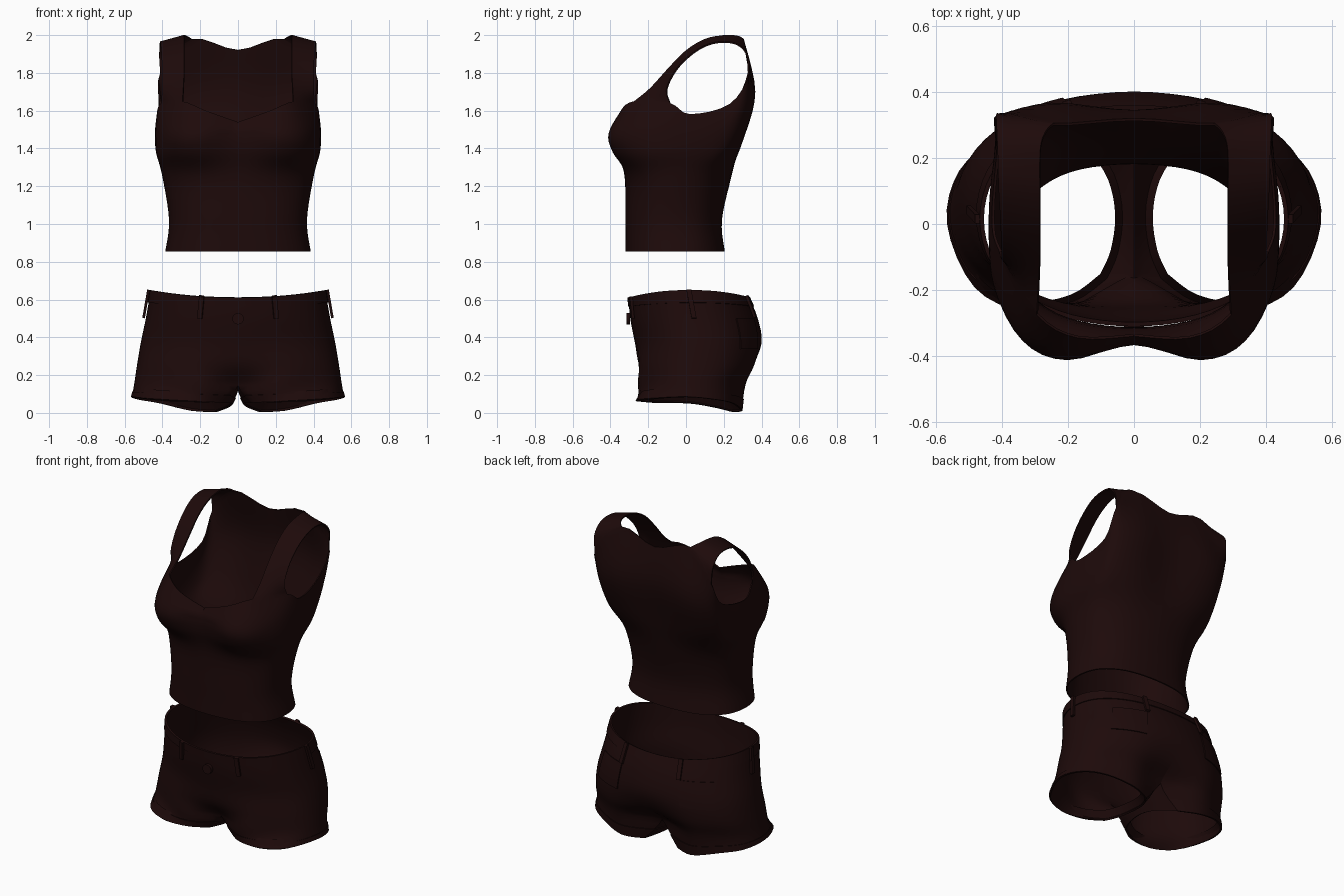
import bpy, bmesh, math
from mathutils import Vector, Matrix

if "Cube" in bpy.data.objects:
    bpy.data.objects.remove(bpy.data.objects["Cube"])

cloth = bpy.data.materials.new("dark maroon cloth")
cloth.diffuse_color = (0.0125, 0.003, 0.003, 1)
cloth.use_nodes = True
cloth.node_tree.nodes["Principled BSDF"].inputs["Base Color"].default_value = cloth.diffuse_color


def spline(pts, n, mirrored=False):
    """Smooth curve through the points, n steps per span; mirrored ends run flat over x = 0."""
    pts = [Vector(p) for p in pts]

    def beyond(end, nxt):
        return Vector((-nxt.x, nxt.y, nxt.z)) if mirrored and end.x < 1e-6 else end
    ext = [beyond(pts[0], pts[1])] + pts + [beyond(pts[-1], pts[-2])]
    out = []
    for i in range(len(pts) - 1):
        a, b, c, d = ext[i:i + 4]
        for k in range(n):
            t = k / n
            out.append(0.5 * (2 * b + (c - a) * t + (2 * a - 5 * b + 4 * c - d) * t * t
                              + (3 * b - a - 3 * c + d) * t ** 3))
    return out + [pts[-1]]


def patch(columns, nu, nv):
    """Grid of points [row][column] through a net of column curves."""
    cols = [spline(c, nv) for c in columns]
    return [spline([c[r] for c in cols], nu, True) for r in range(len(cols[0]))]


def ring(w, yf, yb, z, n, rise=0.0, count=9):
    """Half cross-section from centre front round the side to centre back."""
    pts = []
    for j in range(count):
        a = math.pi * j / (count - 1)
        s, c = max(math.sin(a), 0), math.cos(a)
        s = 0 if s < 1e-6 else s
        y = (yf + yb) / 2 - math.copysign(abs(c) ** (2 / n), c) * (yb - yf) / 2
        pts.append((w * s ** (2 / n), y, z + rise * s * s))
    return pts


def finish(name, bm, thick=0.0):
    me = bpy.data.meshes.new(name)
    bm.to_mesh(me)
    bm.free()
    ob = bpy.data.objects.new(name, me)
    bpy.context.collection.objects.link(ob)
    me.materials.append(cloth)
    for o in bpy.context.selected_objects:
        o.select_set(False)
    ob.select_set(True)
    bpy.context.view_layer.objects.active = ob
    m = ob.modifiers.new("mirror", 'MIRROR')
    m.use_clip = True
    bpy.ops.object.modifier_apply(modifier="mirror")
    if thick:
        s = ob.modifiers.new("thickness", 'SOLIDIFY')
        s.thickness = thick
        s.offset = -1
        bpy.ops.object.modifier_apply(modifier="thickness")
    bpy.ops.object.shade_smooth_by_angle(angle=math.radians(40))
    return ob


def sheet(name, grids, thick, lift=0.0):
    """One mirrored cloth shell made from point grids."""
    bm = bmesh.new()
    for g in grids:
        vs = [[bm.verts.new(p) for p in row] for row in g]
        for r in range(len(g) - 1):
            for c in range(len(g[0]) - 1):
                bm.faces.new((vs[r][c], vs[r][c + 1], vs[r + 1][c + 1], vs[r + 1][c]))
    bmesh.ops.remove_doubles(bm, verts=bm.verts, dist=0.0005)
    if lift:
        bm.normal_update()
        for v, n in [(v, v.normal.copy()) for v in bm.verts]:
            if abs(v.co.x) < 1e-5:
                n.x = 0
            v.co += n * lift
    return finish(name, bm, thick)


# ---- tank top: lower rings, then bust rows and the neck/armhole edge ----
lower = [ring(.385, -.32, .205, .855, 2.4),
         ring(.365, -.32, .19, 1.02, 2.4),
         ring(.40, -.325, .24, 1.25, 2.4)]
upper = [
    [(0, -.36, 1.39), (.2, -.388, 1.38), (.33, -.335, 1.38), (.42, -.19, 1.38),
     (.433, 0, 1.38), (.41, .16, 1.38), (.355, .26, 1.43), (.22, .305, 1.45), (0, .29, 1.45)],
    [(0, -.365, 1.48), (.2, -.41, 1.48), (.335, -.35, 1.49), (.42, -.18, 1.51),
     (.44, 0, 1.48), (.425, .19, 1.5), (.39, .32, 1.62), (.25, .367, 1.70), (0, .345, 1.70)],
    [(.0006, -.34, 1.54), (.17, -.345, 1.60), (.295, -.275, 1.65), (.407, -.085, 1.64),
     (.43, .02, 1.582), (.415, .23, 1.635), (.412, .335, 1.80), (.245, .305, 1.98), (0, .32, 1.922)]]
NU = 4
body = patch(list(zip(*(lower + upper))), NU, 5)

# shoulder strap runs from the front edge over to the back edge
inner = [(.29, -.19, 1.72), (.285, -.09, 1.83), (.285, 0, 1.92), (.285, .1, 1.98),
         (.285, .2, 2.0), (.28, .25, 2.0), (.265, .285, 1.993)]
outer = [(.402, -.105, 1.71), (.402, -.06, 1.81), (.405, .02, 1.895), (.41, .11, 1.95),
         (.412, .2, 1.967), (.415, .28, 1.95), (.417, .33, 1.89)]
edge = body[-1]
front, back = edge[2 * NU:3 * NU + 1], edge[6 * NU:7 * NU + 1][::-1]
strap = patch([[front[k]] + [Vector(a).lerp(Vector(b), k / NU) for a, b in zip(inner, outer)]
               + [back[k]] for k in range(NU + 1)], 1, 4)
sheet("tank_top", [body, strap], 0.008)

# ---- shorts: hem, hip rings, waist ----
hem = [(.08, -.17, .055), (.18, -.24, .06), (.33, -.262, .065), (.48, -.19, .075), (.562, 0, .085),
       (.525, .16, .07), (.41, .25, .05), (.25, .295, .012), (.12, .25, .005)]
low = ring(.55, -.265, .335, .15, 2.3)
low[0], low[8] = (0, -.17, .145), (0, .24, .15)
low[1] = (.2, -.255, .15)
mid = ring(.535, -.268, .38, .25, 2.3)
mid[0], mid[8] = (0, -.245, .25), (0, .345, .25)
rings = [hem, low, mid, ring(.515, -.27, .40, .37, 2.2),
         ring(.488, -.295, .38, .50, 2.15), ring(.462, -.305, .335, .61, 2.15, .04)]
hips = patch(list(zip(*rings)), NU, 4)
# inner thigh between crotch seam and hem; third point only steers the curve
thigh = [[r[8] for r in rings[:3]],
         [(.055, .15, .03), (0, .15, .125), (0, .2, .22)],
         [(.03, .03, .05), (0, .04, .118), (0, .04, .2)],
         [(.045, -.09, .055), (0, -.08, .122), (0, -.12, .22)],
         [r[0] for r in rings[:3]]]
leg = patch(thigh, NU, 4)[:5]
sheet("shorts", [hips, leg], 0.008)


def part(g, r0, r1, c0, c1):
    return [row[c0:c1 + 1] for row in g[r0:r1 + 1]]


# raised bands and back pockets
sheet("waistband", [part(hips, 18, 20, 0, 32)], 0.008, 0.005)
sheet("leg_cuff", [part(hips, 0, 2, 0, 32), leg[:3]], 0.007, 0.004)
sheet("back_pocket", [part(hips, 11, 16, 23, 28)], 0.007, 0.006)

# hem facing folded up inside each leg
loop = hips[0] + leg[0][1:]
fold = [Vector((.3 + (p.x - .3) * .9, .02 + (p.y - .02) * .9, p.z + .05)) for p in loop]
sheet("hem_facing", [[fold, loop]], 0.0)


def frame(c, r0, r1):
    """Placement on the shorts surface: x along, y outward, z up."""
    lo, hi = hips[r0][c], hips[r1][c]
    up = (hi - lo).normalized()
    along = (hips[r1][min(c + 1, 32)] - hips[r1][max(c - 1, 0)]).normalized()
    out = along.cross(up).normalized()
    m = Matrix((along, out, up)).transposed().to_4x4()
    m.translation = (lo + hi) / 2 + out * 0.012
    return m, (hi - lo).length


# belt loops at front, side and back
bm = bmesh.new()
for c in (4, 16, 28):
    m, h = frame(c, 16, 20)
    bmesh.ops.create_cube(bm, size=1, matrix=m @ Matrix.Diagonal((.026, .014, h, 1)))
finish("belt_loops", bm)

# front button
bm = bmesh.new()
m, h = frame(0, 15, 17)
bmesh.ops.create_cone(bm, cap_ends=True, segments=16, radius1=.03, radius2=.03, depth=.02,
                      matrix=Matrix.Translation(m.translation) @ Matrix.Rotation(math.pi / 2, 4, 'X'))
bmesh.ops.bisect_plane(bm, geom=bm.verts[:] + bm.edges[:] + bm.faces[:], plane_co=(0, 0, 0),
                       plane_no=(-1, 0, 0), clear_outer=True)
finish("button", bm)
